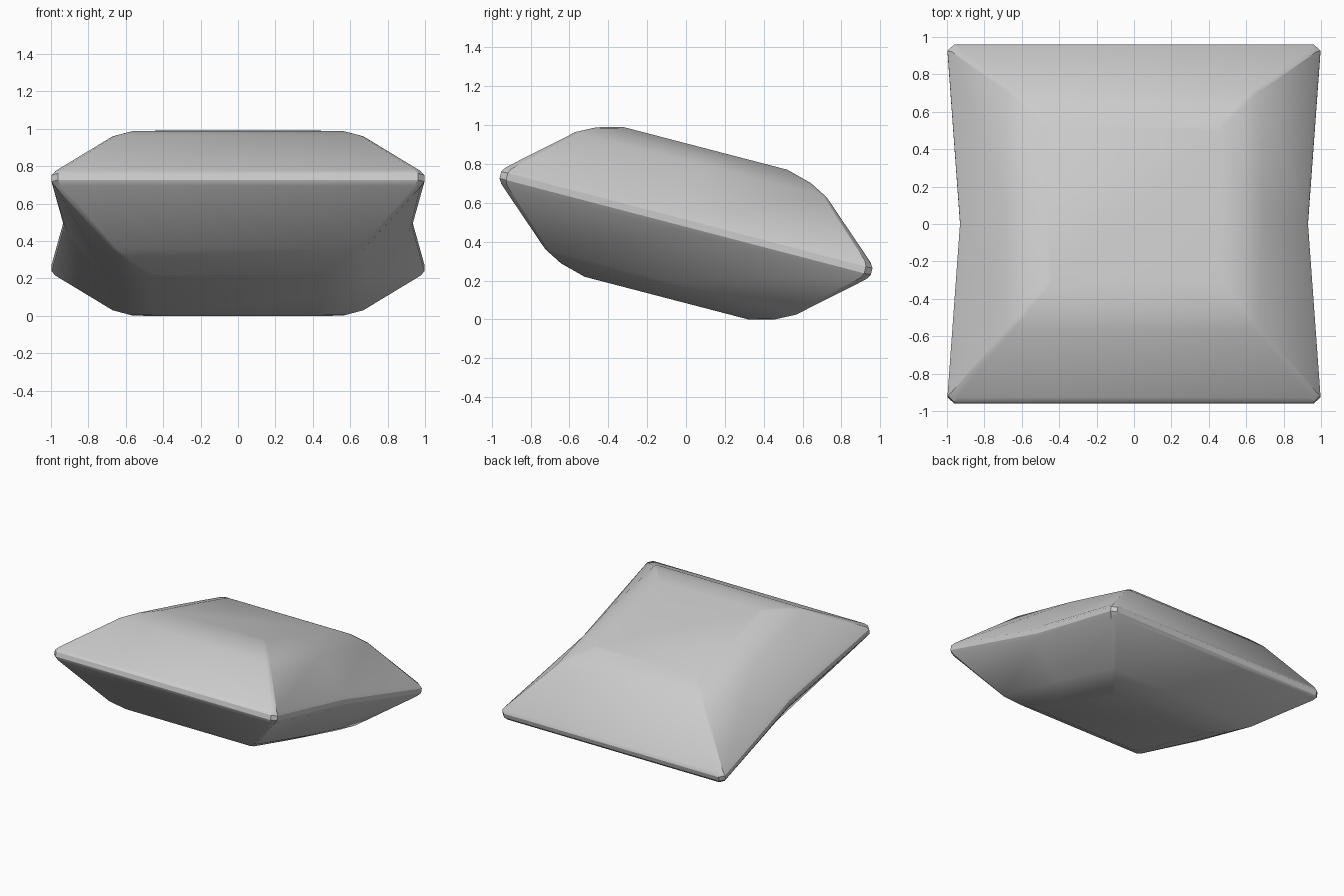
import bpy, bmesh, math
from mathutils import Matrix

if "Cube" in bpy.data.objects:
    bpy.data.objects.remove(bpy.data.objects["Cube"])

# Upper half of the cushion: (height, half x, half y, half x at side middle, corner cut)
UPPER = [
    (0.018, 0.997, 0.987, 0.930, 0.035),
    (0.045, 0.975, 0.970, 0.915, 0.030),
    (0.312, 0.670, 0.667, 0.690, 0.020),
    (0.362, 0.580, 0.570, 0.590, 0.020),
    (0.398, 0.460, 0.435, 0.465, 0.020),
]
TILT = math.radians(-14.6)


def outline(z, hx, hy, mid, c):
    # Square loop with clipped corners and pinched left and right sides
    half = [(hx, -hy + c), (mid, 0), (hx, hy - c), (hx - c, hy)]
    right = [(hx - c, -hy)] + half
    return [(x, y, z) for x, y in right] + [(-x, -y, z) for x, y in right]


# Cushion body lofted through loops mirrored about the seam
profile = [(-z, *rest) for z, *rest in reversed(UPPER)] + UPPER
bm = bmesh.new()
loops = [[bm.verts.new(p) for p in outline(*row)] for row in profile]
for a, b in zip(loops, loops[1:]):
    n = len(a)
    for i in range(n):
        j = (i + 1) % n
        bm.faces.new((a[i], a[j], b[j], b[i]))
bm.faces.new(list(reversed(loops[0])))
bm.faces.new(loops[-1])
bmesh.ops.recalc_face_normals(bm, faces=bm.faces)

# Lean it back and rest it on the floor
bm.transform(Matrix.Rotation(TILT, 4, 'X'))
low = min(v.co.z for v in bm.verts)
bm.transform(Matrix.Translation((0, 0, -low)))

mesh = bpy.data.meshes.new("cushion")
bm.to_mesh(mesh)
bm.free()
cushion = bpy.data.objects.new("cushion", mesh)
bpy.context.collection.objects.link(cushion)
bpy.context.view_layer.objects.active = cushion
cushion.select_set(True)
bpy.ops.object.shade_smooth_by_angle(angle=math.radians(30))
